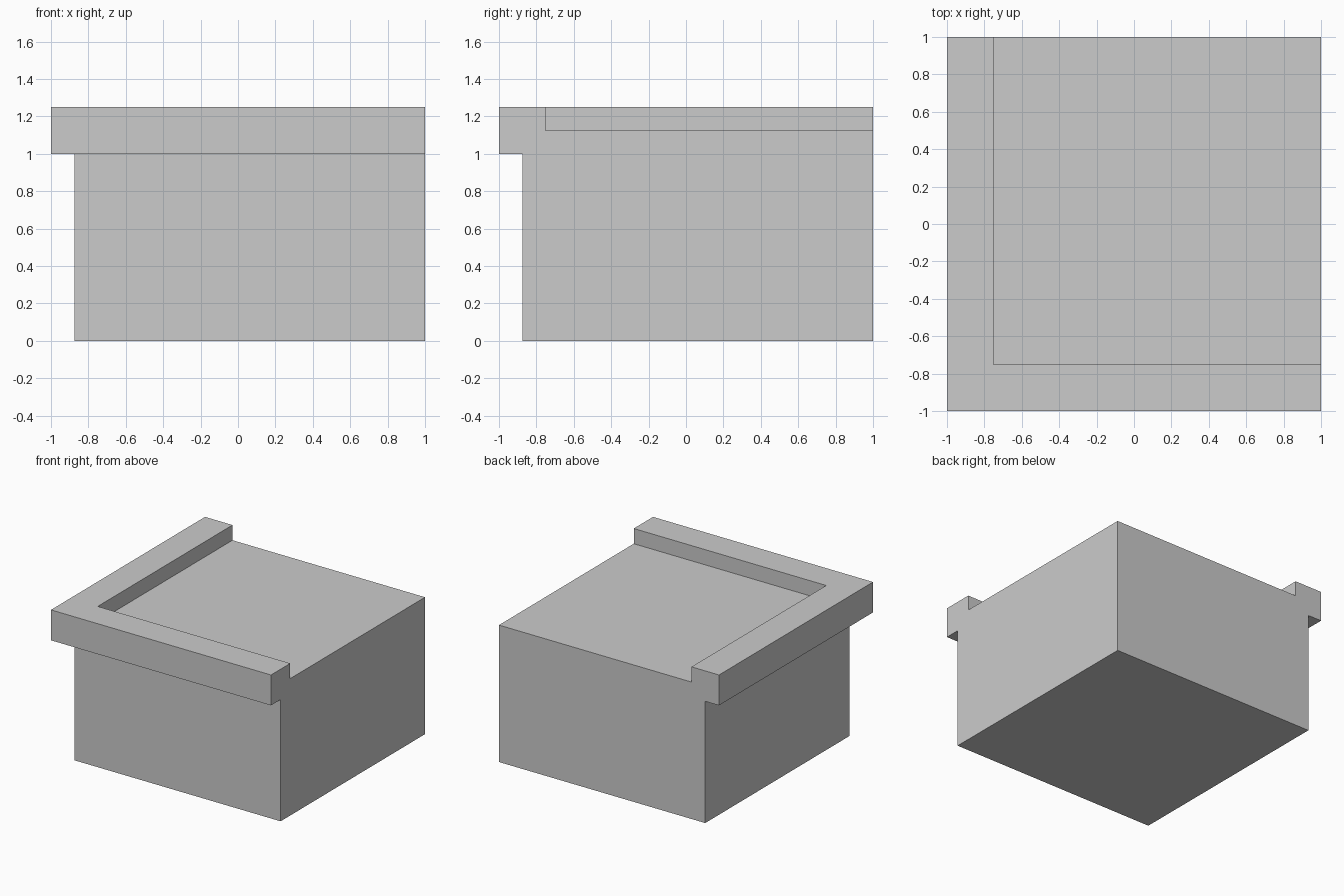
import bpy, bmesh

if "Cube" in bpy.data.objects:
    bpy.data.objects.remove(bpy.data.objects["Cube"])

# Cross-section of block and overhanging lip: (inset from outer edge, height)
PROFILE = [(2, 0), (0.125, 0), (0.125, 1), (0, 1),
           (0, 1.25), (0.25, 1.25), (0.25, 1.125), (2, 1.125)]

bm = bmesh.new()
verts = {}


def vert(x, y, z):
    if (x, y, z) not in verts:
        verts[(x, y, z)] = bm.verts.new((x, y, z))
    return verts[(x, y, z)]


def face(points):
    unique = list(dict.fromkeys(points))
    if len(unique) > 2:
        bm.faces.new(unique)


# Each profile point runs along the left side, round the mitred corner, along the front
rows = [[vert(d - 1, 1, z), vert(d - 1, min(d - 1, 1), z), vert(1, d - 1, z)]
        for d, z in PROFILE]
for a, b in zip(rows, rows[1:]):
    for i in range(2):
        face([a[i], a[i + 1], b[i + 1], b[i]])

# Flush back and right ends
face([r[0] for r in rows])
face([r[2] for r in rows])

# Merge coplanar faces so no mitre lines remain
bmesh.ops.recalc_face_normals(bm, faces=bm.faces)
bmesh.ops.dissolve_limit(bm, angle_limit=0.01, verts=bm.verts, edges=bm.edges)

mesh = bpy.data.meshes.new("corner_ledge_block")
bm.to_mesh(mesh)
bm.free()
block = bpy.data.objects.new("corner_ledge_block", mesh)
bpy.context.collection.objects.link(block)
